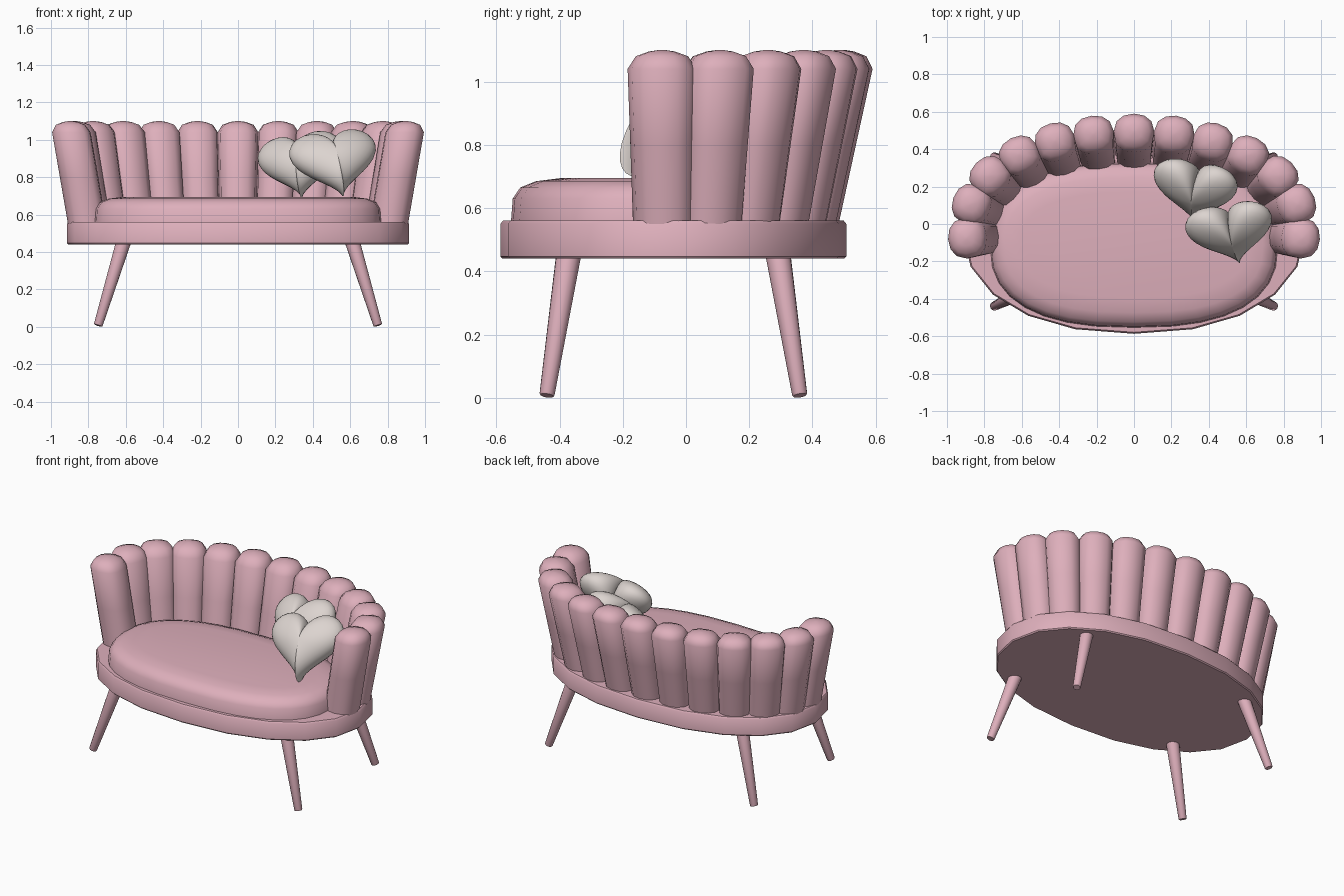
import bpy, bmesh, math
from mathutils import Vector, Matrix

cube = bpy.data.objects.get("Cube")
if cube:
    bpy.data.objects.remove(cube, do_unlink=True)


def material(name, rgb):
    m = bpy.data.materials.new(name)
    m.use_nodes = True
    m.diffuse_color = (*rgb, 1)
    m.node_tree.nodes["Principled BSDF"].inputs["Base Color"].default_value = (*rgb, 1)
    return m


PINK = material("dusty pink velvet", (0.73, 0.43, 0.50))
CREAM = material("warm cream fabric", (0.72, 0.66, 0.63))
MID_Y = -0.04


def loft(name, rings, mat, sharp=40):
    """Skin a stack of equal closed rings and cap both ends."""
    bm = bmesh.new()
    loops = [[bm.verts.new(p) for p in ring] for ring in rings]
    n = len(loops[0])
    for low, high in zip(loops, loops[1:]):
        for i in range(n):
            j = (i + 1) % n
            bm.faces.new((low[i], low[j], high[j], high[i]))
    bm.faces.new(loops[0][::-1])
    bm.faces.new(loops[-1])
    bmesh.ops.recalc_face_normals(bm, faces=bm.faces)
    mesh = bpy.data.meshes.new(name)
    bm.to_mesh(mesh)
    bm.free()
    mesh.materials.append(mat)
    mesh.shade_smooth()
    mesh.set_sharp_from_angle(angle=math.radians(sharp))
    obj = bpy.data.objects.new(name, mesh)
    bpy.context.collection.objects.link(obj)
    return obj


def oval(angle, a, b, power, cy=MID_Y, z=0.0):
    """Point on a slightly squared ellipse."""
    c, s = math.cos(angle), math.sin(angle)
    e = 2 / power
    return Vector((math.copysign(abs(c) ** e, c) * a,
                   cy + math.copysign(abs(s) ** e, s) * b, z))


def oval_stack(name, a, b, power, cy, levels, count):
    rings = [[oval(math.tau * i / count, a - inset, b - inset, power, cy, z)
              for i in range(count)] for z, inset in levels]
    loft(name, rings, PINK)


# Seat base and cushion
oval_stack("seat_base", 0.915, 0.547, 2.2, MID_Y,
           [(0.44, 0.006), (0.447, 0), (0.55, 0), (0.56, 0.008)], 20)
oval_stack("seat_cushion", 0.77, 0.442, 2.5, -0.112,
           [(0.55, 0), (0.63, 0.006), (0.665, 0.03), (0.685, 0.08), (0.695, 0.16)], 32)


# Channelled back: padded lobes spaced evenly along the rim, leaning outward
def rim(angle, z):
    k = (z - 0.56) / 0.48
    return oval(angle, 0.912 + 0.083 * k, 0.525 + 0.105 * k, 2.2, MID_Y, z)


def even_angles(count, start, end, steps=3000):
    angles = [start + (end - start) * i / steps for i in range(steps + 1)]
    lengths = [0.0]
    for p, q in zip(angles, angles[1:]):
        lengths.append(lengths[-1] + (rim(q, 1.04) - rim(p, 1.04)).length)
    found, k = [], 0
    for i in range(count):
        while k < steps and lengths[k] < lengths[-1] * i / (count - 1):
            k += 1
        found.append(angles[k])
    return found


half = [(0, 0), (0.5, -0.01), (0.85, -0.04), (1, -0.095),
        (0.88, -0.165), (0.5, -0.198), (0, -0.206)]
section = half + [(-t, n) for t, n in half[-2:0:-1]]
lobe_levels = [(0.55, 0.099, 1), (0.8, 0.104, 1), (1.04, 0.109, 1),
               (1.08, 0.109, 0.76), (1.095, 0.109, 0.38), (1.1, 0.109, 0.08)]

for index, angle in enumerate(even_angles(13, -0.05, math.pi + 0.05)):
    tangent = (rim(angle + 0.06, 1) - rim(angle - 0.06, 1)).normalized()
    outward = Vector((tangent.y, -tangent.x, 0))
    rings = []
    for z, width, scale in lobe_levels:
        foot = rim(angle, min(z, 1.06))
        foot.z = z
        core = foot - outward * 0.1
        rings.append([core + tangent * (t * width * scale)
                      + outward * ((n + 0.1) * scale) for t, n in section])
    loft(f"back_channel_{index + 1}", rings, PINK, 50)

# Splayed tapering legs
for sx, side in ((1, "left"), (-1, "right")):
    for sy, end in ((1, "rear"), (-1, "front")):
        top = Vector((sx * 0.61, MID_Y + sy * 0.33, 0.46))
        foot = Vector((sx * 0.748, MID_Y + sy * 0.4, 0.007))
        turn = (top - foot).to_track_quat("Z", "Y")
        rings = [[p + turn @ Vector((r * math.cos(math.tau * i / 16),
                                     r * math.sin(math.tau * i / 16), 0))
                  for i in range(16)]
                 for p, r in ((foot, 0.021), (foot.lerp(top, 0.01), 0.024), (top, 0.04))]
        loft(f"{end}_{side}_leg", rings, PINK)


# Puffy heart pillows
def heart(name, centre, across, up, width, thick):
    x = Vector(across).normalized()
    z = x.cross(Vector(up)).normalized()
    y = z.cross(x)
    place = Matrix.Translation(centre) @ Matrix((x, y, z)).transposed().to_4x4()
    unit = width / 32
    outline = []
    for i in range(48):
        t = math.tau * i / 48
        outline.append((16 * math.sin(t) ** 3 * unit,
                        (13 * math.cos(t) - 5 * math.cos(2 * t) - 2 * math.cos(3 * t)
                         - math.cos(4 * t) + 1) * unit))
    rings = []
    for k in range(17):
        phi = math.pi * (0.02 + 0.96 * k / 16)
        s, h = math.sin(phi), -math.cos(phi) * thick
        rings.append([place @ Vector((px * s, py * s, h)) for px, py in outline])
    loft(name, rings, CREAM, 80)


heart("front_heart_pillow", (0.52, -0.04, 0.885), (0.96, 0.16, 0.12),
      (-0.14, 0.62, 0.72), 0.47, 0.105)
heart("rear_heart_pillow", (0.33, 0.185, 0.875), (0.96, -0.17, 0.16),
      (0.02, 0.64, 0.72), 0.46, 0.105)
